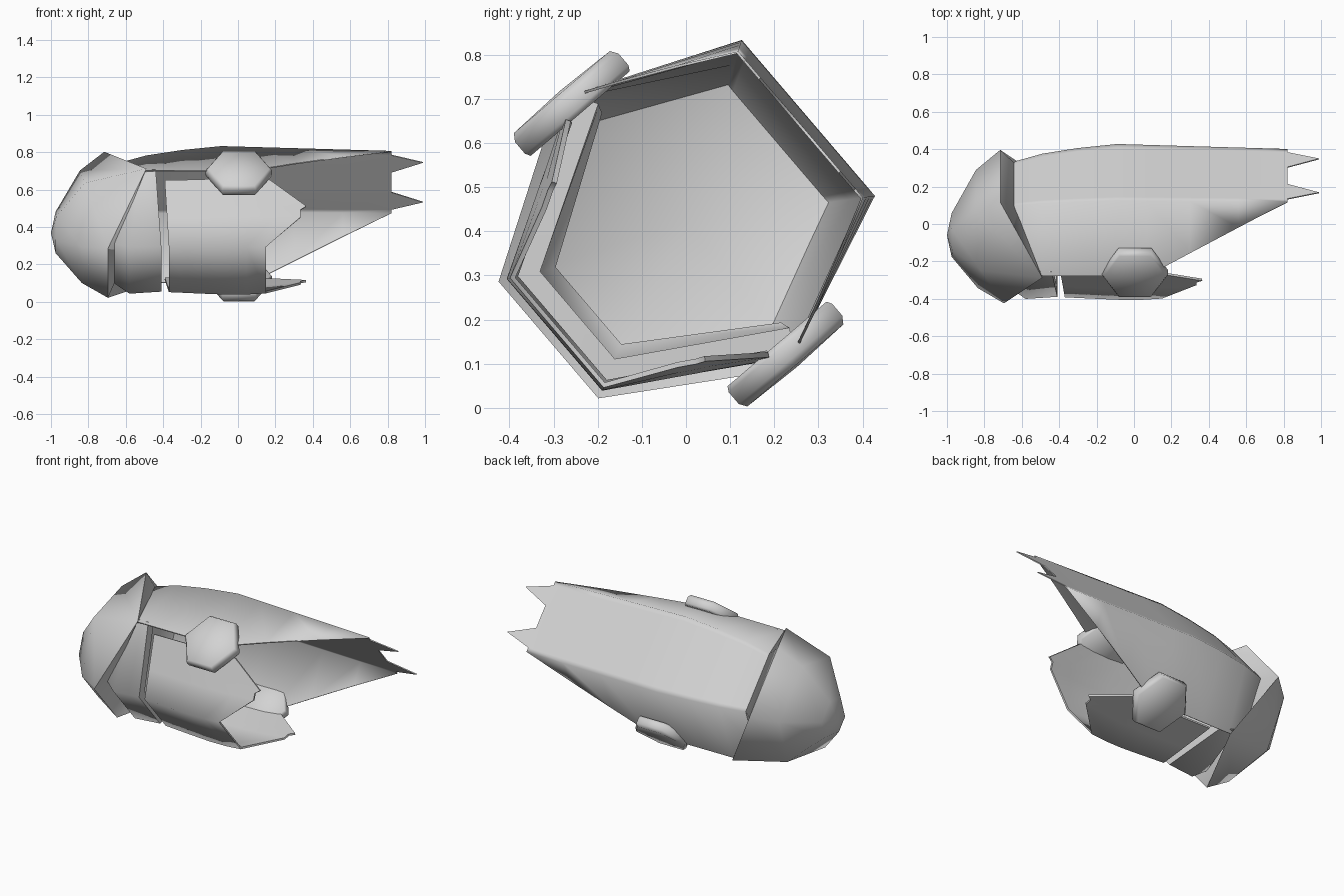
import bpy, bmesh, math
from mathutils import Vector

if "Cube" in bpy.data.objects:
    bpy.data.objects.remove(bpy.data.objects["Cube"])

CZ = 0.42          # height of the helmet axis, which runs along x
TILT = 40.5        # direction of the helmet's back in the y-z plane
BACK, SIDE, FRONT = 32.5, 91, 157   # corner angles measured from the back
GUARD = 94         # angle of the neck guard's side edge

grey = bpy.data.materials.new("plain grey")
grey.diffuse_color = (0.65, 0.65, 0.65, 1)
grey.use_nodes = True
grey.node_tree.nodes["Principled BSDF"].inputs["Base Color"].default_value = grey.diffuse_color


def P(x, ang, r, u=0.0):
    """Point at distance r from the axis; u shifts it towards the back."""
    a, t = math.radians(ang + TILT), math.radians(TILT)
    return Vector((x, r * math.cos(a) + u * math.cos(t), CZ + r * math.sin(a) + u * math.sin(t)))


def curve(x, pts):
    """Piecewise linear profile lookup."""
    if x <= pts[0][0]:
        return pts[0][1]
    for (x0, y0), (x1, y1) in zip(pts, pts[1:]):
        if x <= x1:
            return y0 + (y1 - y0) * (x - x0) / (x1 - x0)
    return pts[-1][1]


def sheet(name, rows, closed=False, skip=None, thick=0.0, ref=None):
    """Skin a grid of points, merging coincident ones, with outward normals."""
    bm = bmesh.new()
    cache = {}

    def vert(p):
        k = tuple(round(c, 4) for c in p)
        if k not in cache:
            cache[k] = bm.verts.new(p)
        return cache[k]

    grid = [[vert(p) for p in row] for row in rows]
    n = len(rows[0])
    for i in range(len(rows) - 1):
        for j in range(n if closed else n - 1):
            if skip and skip(i, j):
                continue
            k = (j + 1) % n
            q = list(dict.fromkeys([grid[i][j], grid[i][k], grid[i + 1][k], grid[i + 1][j]]))
            if len(q) > 2:
                bm.faces.new(q)
    bmesh.ops.delete(bm, geom=[v for v in bm.verts if not v.link_faces], context='VERTS')
    bmesh.ops.recalc_face_normals(bm, faces=bm.faces)
    total = 0
    for f in bm.faces:
        c = f.calc_center_median()
        total += f.calc_area() * f.normal.dot(c - (ref or Vector((c.x, 0, CZ))))
    if total < 0:
        bmesh.ops.reverse_faces(bm, faces=bm.faces)
    me = bpy.data.meshes.new(name)
    bm.to_mesh(me)
    bm.free()
    me.materials.append(grey)
    ob = bpy.data.objects.new(name, me)
    bpy.context.collection.objects.link(ob)
    bpy.ops.object.select_all(action='DESELECT')
    ob.select_set(True)
    bpy.context.view_layer.objects.active = ob
    if thick:
        m = ob.modifiers.new("thickness", 'SOLIDIFY')
        m.thickness, m.offset = thick, -1
        bpy.ops.object.modifier_apply(modifier=m.name)
    bpy.ops.object.shade_smooth_by_angle(angle=math.radians(70))
    return ob


# Dome: six-sided, lower at the sides, closed by an inward sloping underside
def dome_ring(back, side, front, u=0.0, ang=SIDE):
    b, s, f = (lambda a: P(back[0], a, back[1], u)), (lambda a: P(side[0], a, side[1], u)), \
              (lambda a: P(front[0], a, front[1], u))
    return [b(-BACK), b(BACK), s(ang), f(FRONT), f(-FRONT), s(-ang)]


sheet("dome", [
    [P(-1.0, 0, 0, -0.08)] * 6,
    dome_ring((-0.975, 0.12), (-0.97, 0.12), (-0.975, 0.12), -0.08),
    dome_ring((-0.845, 0.325), (-0.82, 0.325), (-0.835, 0.325), -0.043),
    dome_ring((-0.715, 0.40), (-0.49, 0.41), (-0.695, 0.445), 0, GUARD),
    dome_ring((-0.64, 0.33), (-0.63, 0.33), (-0.65, 0.33)),
    [P(-0.65, 0, 0)] * 6,
], closed=True, ref=Vector((-0.8, 0, CZ)))

# Neck guard: sides taper to the back corners, two spikes at the end
R_BACK = [(-0.66, 0.32), (-0.63, 0.34), (-0.5, 0.378), (-0.3, 0.41), (-0.09, 0.432), (0.82, 0.405)]
R_SIDE = [(-0.66, 0.30), (-0.6, 0.345), (-0.49, 0.395), (0.82, 0.40)]
END = 0.82
TEETH = (0.06, 0.34, 0.66, 0.94)
rows = []
for x in (-0.66, -0.63, -0.49, -0.3, -0.09, 0.07, 0.3, 0.56, END):
    c = [P(x, s * BACK, curve(x, R_BACK)) for s in (-1, 1)]
    t = max(0, (x - 0.07) / (END - 0.07))
    e = [P(x, s * GUARD, curve(x, R_SIDE)).lerp(p, t) for s, p in zip((-1, 1), c)]
    rows.append([e[0], c[0]] + [c[0].lerp(c[1], f) for f in TEETH] + [c[1], e[1]])
drop = Vector((0.17, 0, 0))
a, b = [c[0].lerp(c[1], f) + drop for f in (0.18, 0.82)]
rows.append([a, a, a, a, b, b, b, b])
last = len(rows) - 2
sheet("neck_guard", rows, skip=lambda i, j: i == last and j not in (2, 4), thick=0.006)

# Brow band above the eye slit
rows = []
for xf, rf, xs, rs in ((-0.66, 0.36, -0.55, 0.36), (-0.58, 0.42, -0.51, 0.38), (-0.41, 0.408, -0.44, 0.385)):
    rows.append([P(xs, SIDE, rs), P(xf, FRONT, rf), P(xf, -FRONT, rf), P(xs, -SIDE, rs)])
sheet("brow_band", rows, thick=0.06)

# Face mask with pointed cheeks and a shorter chin
R_FACE = [(-0.37, 0.411), (-0.15, 0.422), (0.0, 0.428), (0.15, 0.418), (0.37, 0.395)]
cheek = [(0.13, 0.17), (0.46, 0.365), (0.51, 0.335), (0.61, 0.335), (1.0, 0.15)]
rows = []
for k in range(6):
    half = []
    for s in (1, -1):
        col = []
        for t, end in cheek:
            top = -0.395 + 0.025 * t
            x = top + (end - top) * k / 5
            r = curve(x, R_FACE)
            col.append(P(x, s * SIDE, r * 0.92).lerp(P(x, s * FRONT, r), t))
        half.append(col)
    rows.append(half[0] + half[1][::-1])
sheet("face_mask", rows, thick=0.012)

# Six-sided ear discs with a softly domed outer face
for s, name in ((1, "left_ear_disc"), (-1, "right_ear_disc")):
    rows = []
    for r, v in ((0, 0.343), (0.17, 0.343), (0.178, 0.355), (0.178, 0.39), (0.165, 0.407), (0, 0.412)):
        rows.append([P(0.005 + r * math.cos(a), s * 90, v, -0.022 + r * math.sin(a))
                     for a in (k * math.pi / 3 for k in range(6))])
    sheet(name, rows, closed=True, ref=P(0, s * 90, 0.375, -0.022))
